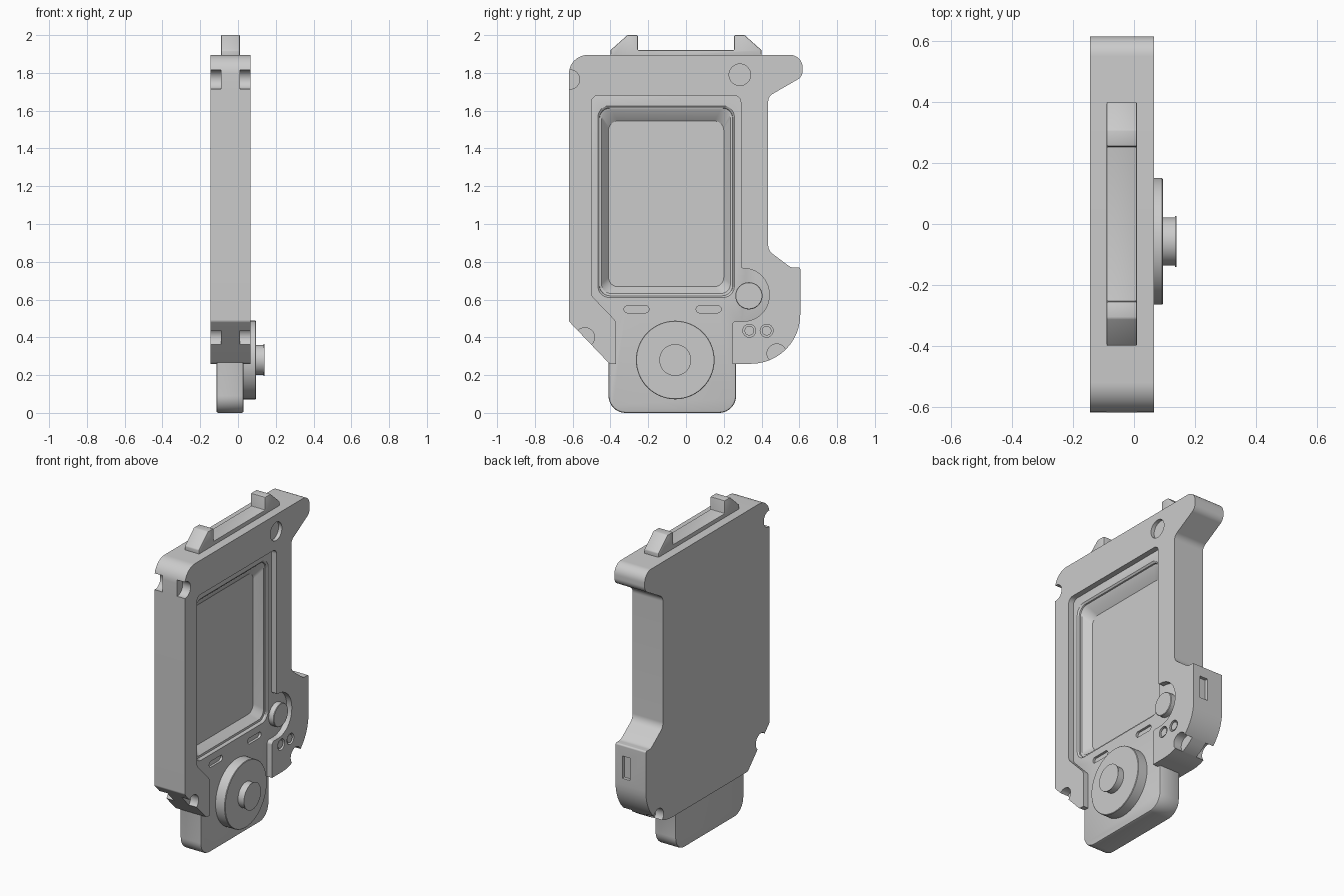
import bpy, bmesh, math
from mathutils import Vector

if "Cube" in bpy.data.objects:
    bpy.data.objects.remove(bpy.data.objects["Cube"])

grey = bpy.data.materials.new("plain grey")
grey.diffuse_color = (0.6, 0.6, 0.6, 1)
grey.use_nodes = True
grey.node_tree.nodes["Principled BSDF"].inputs["Base Color"].default_value = grey.diffuse_color


def rounded(corners, n=10):
    """Fillet each (y, z, radius) corner of a counter-clockwise outline."""
    out = []
    for i, (y, z, r) in enumerate(corners):
        p = Vector((y, z))
        if r == 0:
            out.append(p)
            continue
        a = (Vector(corners[i - 1][:2]) - p).normalized()
        b = (Vector(corners[(i + 1) % len(corners)][:2]) - p).normalized()
        half = a.angle(b) / 2
        c = p + (a + b).normalized() * r / math.sin(half)
        s = p + a * r / math.tan(half) - c
        e = p + b * r / math.tan(half) - c
        a0 = math.atan2(s.y, s.x)
        d = math.atan2(e.y, e.x) - a0
        d = (d + math.pi) % (2 * math.pi) - math.pi
        for k in range(n + 1):
            t = a0 + d * k / n
            out.append(c + Vector((math.cos(t), math.sin(t))) * r)
    return out


def rect(y0, y1, z0, z1, r=0):
    return rounded([(y0, z0, r), (y1, z0, r), (y1, z1, r), (y0, z1, r)])


def circle(y, z, r, n=48):
    return [Vector((y + r * math.cos(2 * math.pi * k / n),
                    z + r * math.sin(2 * math.pi * k / n))) for k in range(n)]


def loft(name, sections):
    """Closed solid through (x, outline) sections."""
    bm = bmesh.new()
    rings = [[bm.verts.new((x, p.x, p.y)) for p in pts] for x, pts in sections]
    bm.faces.new(rings[0][::-1])
    bm.faces.new(rings[-1])
    n = len(rings[0])
    for lo, hi in zip(rings, rings[1:]):
        for j in range(n):
            k = (j + 1) % n
            bm.faces.new((lo[j], lo[k], hi[k], hi[j]))
    bmesh.ops.recalc_face_normals(bm, faces=bm.faces)
    me = bpy.data.meshes.new(name)
    bm.to_mesh(me)
    bm.free()
    me.materials.append(grey)
    ob = bpy.data.objects.new(name, me)
    bpy.context.collection.objects.link(ob)
    return ob


def plate(name, x0, x1, pts):
    return loft(name, [(x0, pts), (x1, pts)])


def activate(ob):
    bpy.ops.object.select_all(action='DESELECT')
    ob.select_set(True)
    bpy.context.view_layer.objects.active = ob


def cut(ob, cutter):
    m = ob.modifiers.new("cut", 'BOOLEAN')
    m.operation, m.solver, m.object = 'DIFFERENCE', 'EXACT', cutter
    activate(ob)
    bpy.ops.object.modifier_apply(modifier=m.name)
    bpy.data.objects.remove(cutter)


def bevel(ob, w):
    m = ob.modifiers.new("bevel", 'BEVEL')
    m.width, m.segments, m.limit_method, m.angle_limit = w, 2, 'ANGLE', math.radians(40)
    activate(ob)
    bpy.ops.object.modifier_apply(modifier=m.name)


# outer case
BACK, FRONT, PANEL = -0.145, 0.065, 0.03
case = plate("outer_case", BACK, FRONT, rounded([
    (-0.62, 1.895, 0.1), (-0.62, 0.485, 0.02), (-0.405, 0.26, 0.03),
    (0.605, 0.26, 0.26), (0.605, 0.77, 0.01), (0.555, 0.77, 0.04),
    (0.435, 0.86, 0.06), (0.435, 1.675, 0.05), (0.617, 1.78, 0.05),
    (0.617, 1.895, 0.065)], 12))

# front opening that shows the inner panel
cut(case, plate("opening", -0.08, 0.2, rounded([
    (-0.50, 1.68, 0.035), (-0.50, 0.62, 0.04), (-0.37, 0.485, 0.04),
    (-0.37, 0.1, 0), (0.245, 0.1, 0), (0.245, 0.485, 0.02),
    (0.44, 0.485, 0.135), (0.44, 0.765, 0.135), (0.29, 0.765, 0.012),
    (0.29, 1.68, 0.035)])))

# corner notches, front and back
for y, z in ((-0.614, 1.765), (-0.535, 0.40), (0.48, 0.314)):
    cut(case, plate("notch", 0.01, 0.2, circle(y, z, 0.051)))
    cut(case, plate("notch", -0.3, -0.09, circle(y, z, 0.051)))

# round port, small button wells and side slot
cut(case, plate("port", 0.042, 0.2, circle(0.285, 1.79, 0.057)))
for y in (0.335, 0.427):
    cut(case, plate("well", 0.045, 0.2, circle(y, 0.435, 0.034)))
cut(case, plate("slot", -0.037, 0.018, rect(0.585, 0.7, 0.56, 0.70)))

# inner panel with lower tab
panel = plate("inner_panel", -0.115, PANEL, rounded([
    (-0.41, 0.0, 0.09), (0.265, 0.0, 0.09), (0.265, 0.40, 0), (0.30, 0.46, 0),
    (0.47, 0.46, 0), (0.47, 0.77, 0), (0.40, 0.80, 0), (0.40, 1.72, 0),
    (-0.55, 1.72, 0), (-0.55, 0.60, 0), (-0.41, 0.46, 0)]))
bevel(panel, 0.01)

# sunken screen with stepped, sloping rim
cut(panel, loft("screen_cutter", [
    (-0.035, rect(-0.41, 0.20, 0.668, 1.545, 0.05)),
    (0.012, rect(-0.447, 0.235, 0.632, 1.605, 0.05)),
    (0.014, rect(-0.457, 0.247, 0.62, 1.613, 0.055)),
    (0.022, rect(-0.458, 0.248, 0.618, 1.615, 0.055)),
    (0.031, rect(-0.467, 0.257, 0.61, 1.627, 0.06)),
    (0.2, rect(-0.467, 0.257, 0.61, 1.627, 0.06))]))

# two pill slots under the screen
for y in (-0.262, 0.12):
    cut(panel, plate("pill", 0.015, 0.2, rect(y - 0.066, y + 0.066, 0.53, 0.567, 0.018)))

# dial and centre knob
dial = loft("dial", [(0.0, circle(-0.057, 0.28, 0.208, 96)),
                     (0.092, circle(-0.057, 0.28, 0.208, 96)),
                     (0.095, circle(-0.057, 0.28, 0.205, 96))])
knob = loft("dial_knob", [(0.08, circle(-0.057, 0.28, 0.079, 64)),
                          (0.134, circle(-0.057, 0.28, 0.079, 64)),
                          (0.135, circle(-0.057, 0.28, 0.084, 64)),
                          (0.14, circle(-0.057, 0.28, 0.084, 64))])

# side button and two small buttons
button = loft("side_button", [(0.01, circle(0.333, 0.62, 0.072)),
                              (0.062, circle(0.333, 0.62, 0.072)),
                              (0.065, circle(0.333, 0.62, 0.069))])
parts = [case, panel, dial, knob, button]
for i, y in enumerate((0.335, 0.427)):
    parts.append(plate(f"small_button_{i + 1}", 0.035, 0.06, circle(y, 0.435, 0.025)))

# top rail with two lugs
half = [(0.40, 1.87), (0.40, 1.92), (0.31, 2.0), (0.255, 2.0), (0.255, 1.92)]
rail = plate("top_rail", -0.09, 0.01,
             [Vector(p) for p in half] + [Vector((-y, z)) for y, z in half[::-1]])
bevel(rail, 0.005)
parts.append(rail)

for ob in parts:
    activate(ob)
    bpy.ops.object.shade_smooth_by_angle(angle=math.radians(30))
